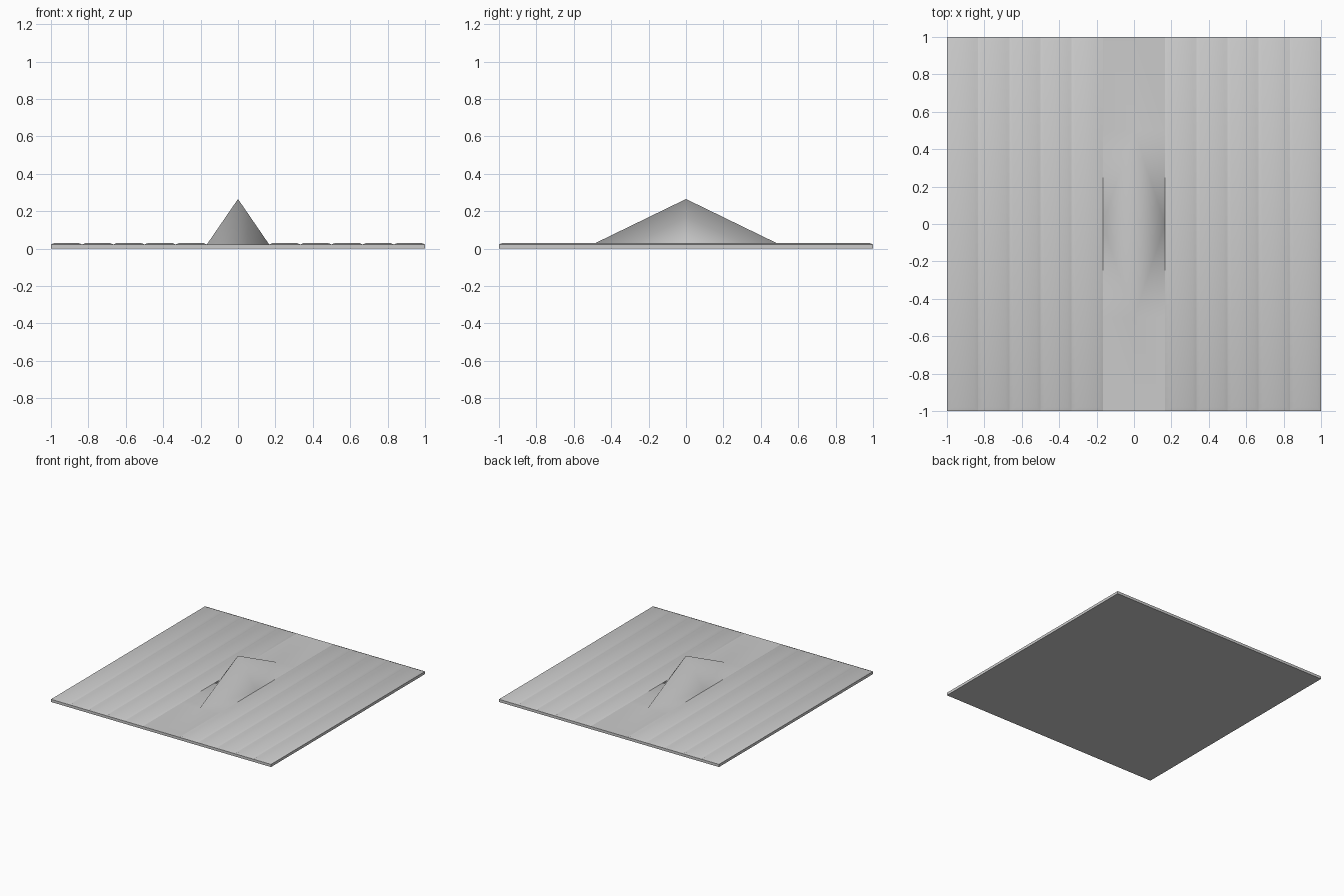
import bpy, bmesh
from math import radians

if "Cube" in bpy.data.objects:
    bpy.data.objects.remove(bpy.data.objects["Cube"])

BASE_H, TOP_H, APEX_H = 0.022, 0.031, 0.265
PLANK_W = 1 / 6
CHAMFER = 0.03


def finish(name, bm, smooth=True):
    bmesh.ops.recalc_face_normals(bm, faces=bm.faces)
    mesh = bpy.data.meshes.new(name)
    bm.to_mesh(mesh)
    bm.free()
    for p in mesh.polygons:
        p.use_smooth = smooth
    obj = bpy.data.objects.new(name, mesh)
    bpy.context.collection.objects.link(obj)
    return obj


# Base: thin square tray, its top is closed by the planks and the strip
bm = bmesh.new()
bmesh.ops.create_cube(bm, size=1)
for v in bm.verts:
    v.co = (v.co.x * 2, v.co.y * 2, (v.co.z + 0.5) * BASE_H)
bm.normal_update()
top = [f for f in bm.faces if f.normal.z > 0.9]
bmesh.ops.delete(bm, geom=top, context='FACES_ONLY')
base = finish("base_slab", bm, False)
# the tray is open, so make sure that its underside faces down
bottom = min(base.data.polygons, key=lambda p: p.center.z)
if bottom.normal.z > 0:
    base.data.flip_normals()


# Planks: chamfered tops running front to back
def plank(x):
    bm = bmesh.new()
    bmesh.ops.create_grid(bm, x_segments=1, y_segments=1, size=0.5)
    for v in bm.verts:
        v.co = (x + v.co.x * PLANK_W, v.co.y * 2, BASE_H)
    face = bm.faces[:]
    bmesh.ops.inset_region(bm, faces=face, thickness=CHAMFER, depth=0,
                           use_boundary=True)
    for v in face[0].verts:
        v.co.z = TOP_H
    obj = finish("plank", bm)
    if sum(p.normal.z for p in obj.data.polygons) < 0:
        obj.data.flip_normals()


for i in range(1, 6):
    for side in (-1, 1):
        plank(side * (i + 0.5) * PLANK_W)

# Middle strip: coarse grid with its centre pulled up to a diamond-based peak
bm = bmesh.new()
bmesh.ops.create_grid(bm, x_segments=2, y_segments=4, size=1)
for v in bm.verts:
    centre = v.co.length < 0.01
    v.co = (v.co.x * PLANK_W, v.co.y, APEX_H if centre else BASE_H)
bmesh.ops.triangulate(bm, faces=bm.faces, quad_method='SHORT_EDGE')
strip = finish("peaked_strip", bm)
if sum(p.normal.z for p in strip.data.polygons) < 0:
    strip.data.flip_normals()
